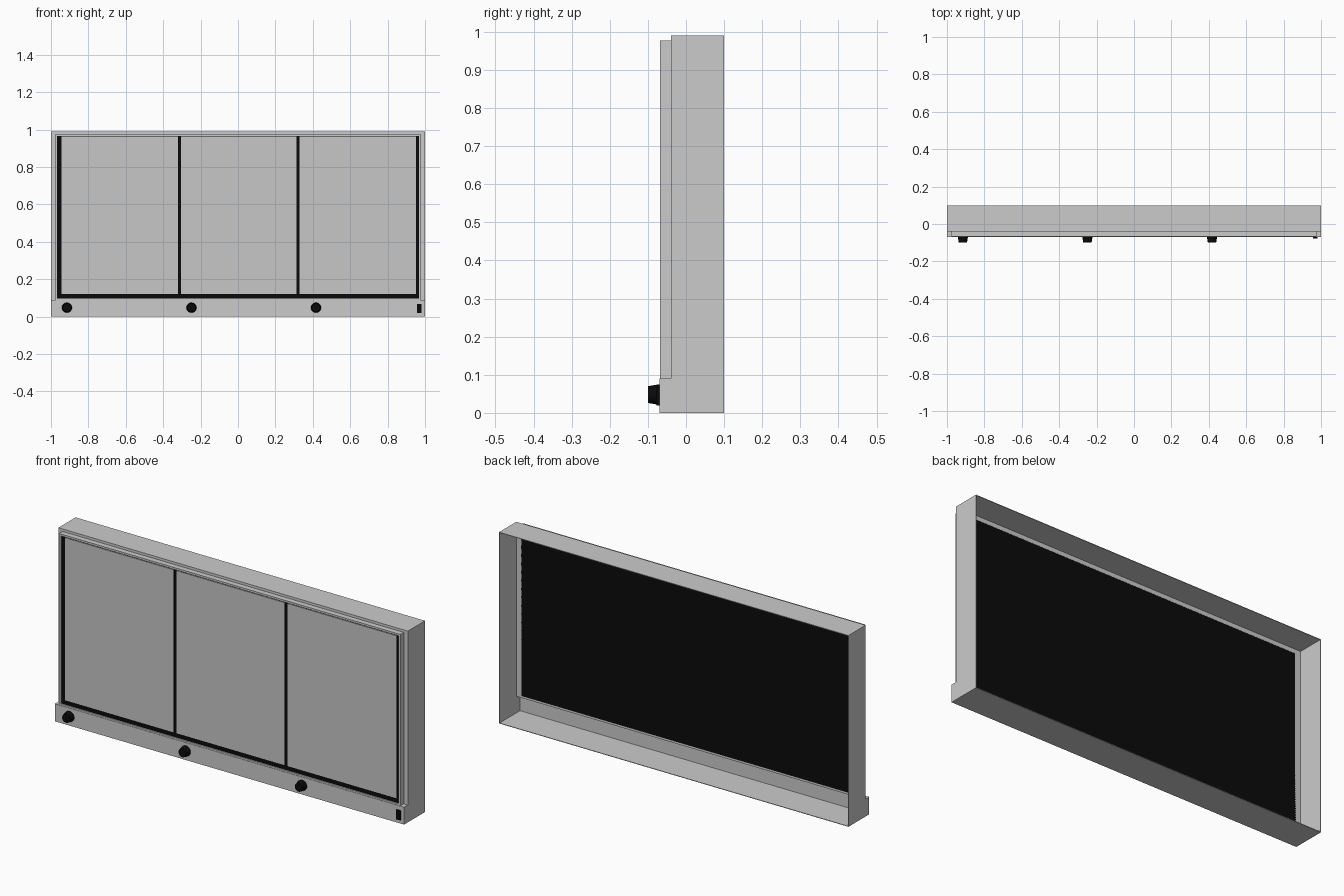
import bpy, bmesh
from math import radians
from mathutils import Matrix

if "Cube" in bpy.data.objects:
    bpy.data.objects.remove(bpy.data.objects["Cube"])


def material(name, value):
    m = bpy.data.materials.new(name)
    m.use_nodes = True
    col = (value, value, value, 1)
    m.diffuse_color = col
    m.node_tree.nodes["Principled BSDF"].inputs["Base Color"].default_value = col
    return m


GREY = material("light grey", 0.6)
PANEL = material("panel grey", 0.57)
BLACK = material("black", 0.003)


def finish(name, bm, mat):
    bmesh.ops.recalc_face_normals(bm, faces=bm.faces)
    me = bpy.data.meshes.new(name)
    bm.to_mesh(me)
    bm.free()
    me.materials.append(mat)
    ob = bpy.data.objects.new(name, me)
    bpy.context.collection.objects.link(ob)
    return ob


def box(name, x, y, z, mat):
    """Box from (low, high) ranges."""
    bm = bmesh.new()
    bmesh.ops.create_cube(bm, size=1)
    for v in bm.verts:
        for i, r in enumerate((x, y, z)):
            v.co[i] = r[0] if v.co[i] < 0 else r[1]
    return finish(name, bm, mat)


def frame(name, x, y, z, wall, mat):
    """Rectangular ring with walls of equal width, extruded along y."""
    bm = bmesh.new()
    rings = []
    for depth in y:
        for w in (0, wall):
            x0, x1, z0, z1 = x[0] + w, x[1] - w, z[0] + w, z[1] - w
            rings.append([bm.verts.new((px, depth, pz)) for px, pz in
                          ((x0, z0), (x1, z0), (x1, z1), (x0, z1))])
    for a, b in ((0, 1), (1, 3), (3, 2), (2, 0)):
        for i in range(4):
            j = (i + 1) % 4
            bm.faces.new((rings[a][i], rings[a][j], rings[b][j], rings[b][i]))
    return finish(name, bm, mat)


# Open-backed housing with a thin front lip
frame("housing", (-1, 1), (-0.04, 0.1), (0, 0.99), 0.003, GREY)
for side in (-1, 1):
    box("lip_side", sorted((side * 0.97, side * 0.998)), (-0.04, -0.037), (0.09, 0.988), GREY)
box("lip_top", (-0.97, 0.97), (-0.04, -0.037), (0.965, 0.988), GREY)

# Raised trim around the display
frame("display_trim", (-0.977, 0.977), (-0.068, -0.038), (0.088, 0.977), 0.01, GREY)

# Black backing board and the three panels on its face
box("backing_board", (-0.97, 0.97), (-0.062, -0.038), (0.095, 0.974), BLACK)
for name, x in (("left", (-0.945, -0.322)), ("middle", (-0.306, 0.313)),
                ("right", (0.329, 0.953))):
    box("panel_" + name, x, (-0.066, -0.062), (0.122, 0.963), PANEL)

# Hollow control strip along the bottom
frame("control_strip_sides", (-1, 1), (-0.068, -0.04), (0, 0.09), 0.003, GREY)
box("control_strip_front", (-1, 1), (-0.07, -0.067), (0, 0.09), GREY)

# Three tapered knobs
for i in range(3):
    bm = bmesh.new()
    bmesh.ops.create_cone(bm, cap_ends=True, segments=24, radius1=0.027,
                          radius2=0.022, depth=0.03)
    bmesh.ops.rotate(bm, verts=bm.verts, matrix=Matrix.Rotation(radians(90), 3, "X"))
    bmesh.ops.translate(bm, verts=bm.verts, vec=(-0.915 + i * 0.666, -0.085, 0.048))
    knob = finish("knob", bm, BLACK)
    bpy.ops.object.select_all(action="DESELECT")
    knob.select_set(True)
    bpy.context.view_layer.objects.active = knob
    bpy.ops.object.shade_smooth_by_angle(angle=radians(40))

# Small power switch
box("power_switch", (0.958, 0.982), (-0.078, -0.07), (0.02, 0.068), BLACK)
